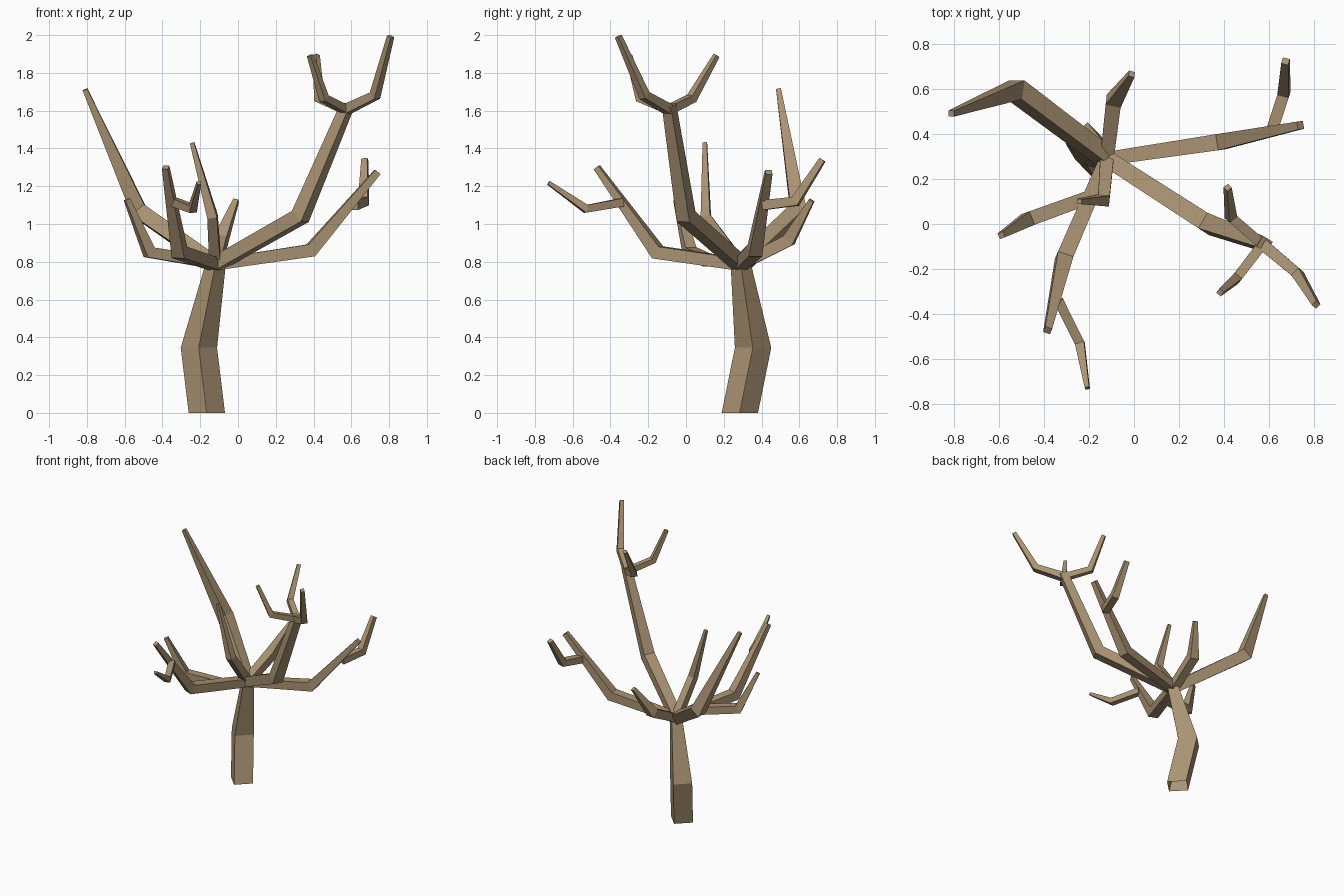
import bpy, bmesh, math
from mathutils import Vector, Quaternion

if "Cube" in bpy.data.objects:
    bpy.data.objects.remove(bpy.data.objects["Cube"])

bark = bpy.data.materials.new("bark")
bark.diffuse_color = (0.40, 0.29, 0.17, 1)
bark.use_nodes = True
bark.node_tree.nodes["Principled BSDF"].inputs["Base Color"].default_value = bark.diffuse_color


def limb(name, path, roll=0.0, side=None, cap_start=True):
    """Square tapered tube; path is (x, y, z, half_width) per ring."""
    pts = [Vector(p[:3]) for p in path]
    dirs = [(b - a).normalized() for a, b in zip(pts, pts[1:])]
    u = Vector(side) if side else dirs[0].cross(Vector((0, 0, 1)))
    u = (u - dirs[0] * u.dot(dirs[0])).normalized()
    u = Quaternion(dirs[0], roll) @ u
    bm = bmesh.new()
    rings = []
    for i, p in enumerate(pts):
        if i == 0:
            t = dirs[0]
        elif i == len(pts) - 1:
            t = dirs[-1]
        else:
            t = (dirs[i - 1] + dirs[i]).normalized()
        if name == "trunk":
            t = Vector((0, 0, 1))          # level rings keep the base flat
        u = (u - t * u.dot(t)).normalized()
        v = t.cross(u)
        w = path[i][3]
        rings.append([bm.verts.new(p + (u * a + v * b) * w)
                      for a, b in ((-1, -1), (1, -1), (1, 1), (-1, 1))])
    for r, s in zip(rings, rings[1:]):
        for k in range(4):
            n = (k + 1) % 4
            bm.faces.new((r[k], r[n], s[n], s[k]))
    bm.faces.new(rings[-1])
    if cap_start:
        bm.faces.new(rings[0][::-1])
    bmesh.ops.recalc_face_normals(bm, faces=bm.faces)
    me = bpy.data.meshes.new(name)
    bm.to_mesh(me)
    bm.free()
    me.materials.append(bark)
    ob = bpy.data.objects.new(name, me)
    bpy.context.collection.objects.link(ob)
    return ob


# Trunk: corners point along the axes
limb("trunk", [(-0.165, 0.285, 0, 0.068), (-0.207, 0.355, 0.345, 0.068),
               (-0.118, 0.29, 0.79, 0.038)], side=(1, 1, 0), cap_start=False)

fork = (-0.12, 0.29, 0.785)

# Tall right limb with three twigs at its tip
limb("tall_limb", [(*fork, 0.036), (0.33, 0.0, 1.04, 0.04), (0.58, -0.09, 1.63, 0.028)])
crown = (0.57, -0.09, 1.605)
limb("crown_twig_right", [(*crown, 0.026), (0.725, -0.22, 1.68, 0.023), (0.808, -0.358, 1.993, 0.014)])
limb("crown_twig_back", [(*crown, 0.022), (0.43, 0.03, 1.665, 0.022), (0.415, 0.162, 1.893, 0.013)])
limb("crown_twig_front", [(*crown, 0.022), (0.455, -0.24, 1.665, 0.021), (0.382, -0.303, 1.893, 0.013)])

# Low right limb and its side twig
limb("right_limb", [(*fork, 0.03), (0.385, 0.365, 0.86, 0.036), (0.738, 0.438, 1.275, 0.018)])
limb("right_limb_twig", [(0.61, 0.41, 1.1, 0.026), (0.665, 0.58, 1.12, 0.026), (0.672, 0.722, 1.34, 0.016)])

# Back left limb, rolled so a ridge faces up
limb("back_left_limb", [(*fork, 0.038), (-0.525, 0.595, 1.07, 0.043),
                        (-0.81, 0.49, 1.712, 0.013)], roll=0.5)

# Front limb with a left offshoot and a side twig
limb("front_limb", [(*fork, 0.032), (-0.31, -0.15, 0.85, 0.036), (-0.383, -0.472, 1.3, 0.016)])
limb("front_limb_twig", [(-0.335, -0.34, 1.115, 0.022), (-0.24, -0.53, 1.08, 0.021), (-0.207, -0.728, 1.218, 0.01)])
limb("left_offshoot", [(-0.195, 0.12, 0.805, 0.03), (-0.47, 0.02, 0.85, 0.032), (-0.588, -0.05, 1.13, 0.014)])

# Small inner limbs
limb("upright_limb", [(*fork, 0.03), (-0.135, 0.105, 1.04, 0.026), (-0.243, 0.1, 1.43, 0.011)])
limb("back_limb", [(*fork, 0.03), (-0.09, 0.545, 0.915, 0.034), (-0.01, 0.665, 1.125, 0.014)])
